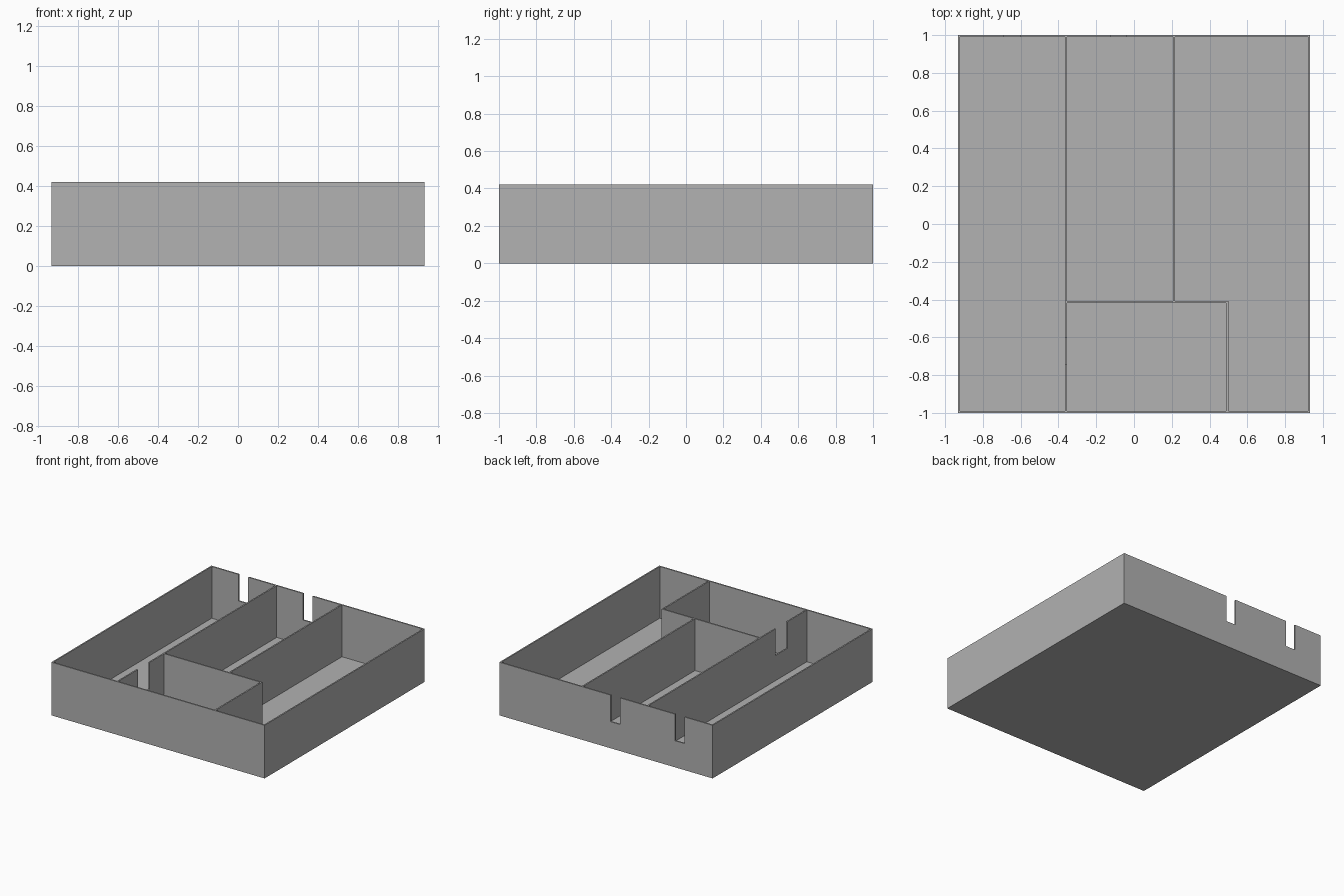
import bpy
import bmesh
from mathutils import Vector

cube = bpy.data.objects.get("Cube")
if cube:
    bpy.data.objects.remove(cube, do_unlink=True)

HALF_X, HALF_Y = 0.933, 1.0   # outer half sizes
HEIGHT = 0.42
T = 0.011                     # thickness of floor and walls
SILL = 0.21                   # bottom of the notches

grey = bpy.data.materials.new("plain grey")
grey.use_nodes = True
colour = (0.445, 0.445, 0.445, 1)
grey.diffuse_color = colour
grey.node_tree.nodes["Principled BSDF"].inputs["Base Color"].default_value = colour


def slab(name, outline, thickness):
    """Extrude a flat outline of 3D points along the thickness vector."""
    bm = bmesh.new()
    face = bm.faces.new([bm.verts.new(p) for p in outline])
    moved = bmesh.ops.extrude_face_region(bm, geom=[face])["geom"]
    verts = [v for v in moved if isinstance(v, bmesh.types.BMVert)]
    bmesh.ops.translate(bm, verts=verts, vec=Vector(thickness))
    bmesh.ops.recalc_face_normals(bm, faces=bm.faces)
    mesh = bpy.data.meshes.new(name)
    bm.to_mesh(mesh)
    bm.free()
    mesh.materials.append(grey)
    obj = bpy.data.objects.new(name, mesh)
    bpy.context.collection.objects.link(obj)


def wall(name, along, start, end, low_side, notches=()):
    """Upright wall along x or y, with notches cut down from its top edge."""
    profile = [(end, T), (start, T), (start, HEIGHT)]
    for a, b in notches:
        profile += [(a, HEIGHT), (a, SILL), (b, SILL), (b, HEIGHT)]
    profile.append((end, HEIGHT))
    if along == "x":
        slab(name, [(u, low_side, z) for u, z in profile], (0, T, 0))
    else:
        slab(name, [(low_side, u, z) for u, z in profile], (T, 0, 0))


# Floor
slab("floor", [(-HALF_X, -HALF_Y, 0), (HALF_X, -HALF_Y, 0),
               (HALF_X, HALF_Y, 0), (-HALF_X, HALF_Y, 0)], (0, 0, T))

# Outer walls, the back one with two notches
IN_Y = HALF_Y - T
wall("front_wall", "x", -HALF_X, HALF_X, -HALF_Y)
wall("back_wall", "x", -HALF_X, HALF_X, IN_Y, [(-0.688, -0.603), (-0.125, -0.04)])
wall("right_wall", "y", -IN_Y, IN_Y, -HALF_X)
wall("left_wall", "y", -IN_Y, IN_Y, HALF_X - T)

# Inner dividers
RIGHT_X, ROOM_X, ROOM_Y = -0.365, 0.488, -0.418
wall("right_divider", "y", -IN_Y, IN_Y, RIGHT_X, [(-0.745, -0.6)])
wall("left_divider", "y", ROOM_Y + T, IN_Y, 0.206)
wall("front_room_back", "x", RIGHT_X + T, ROOM_X + T, ROOM_Y)
wall("front_room_side", "y", -IN_Y, ROOM_Y, ROOM_X)
